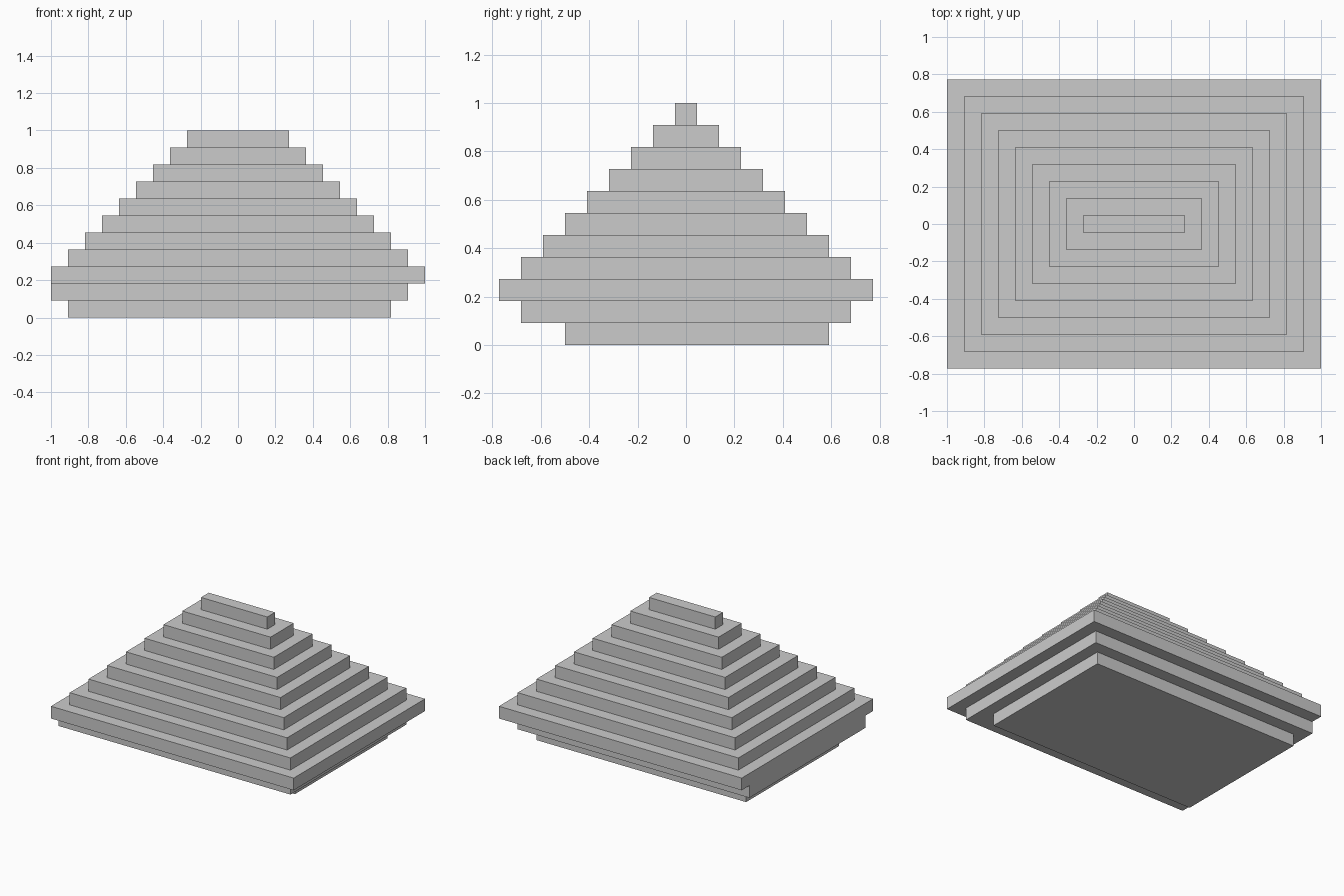
import bpy

if "Cube" in bpy.data.objects:
    bpy.data.objects.remove(bpy.data.objects["Cube"])

U = 1 / 11  # height of one tier, and the grid step of the whole model


def slab(name, level, x0, x1, y0, y1):
    """One-tier-high box, extents given in grid steps."""
    bpy.ops.mesh.primitive_cube_add(
        size=1, location=((x0 + x1) / 2 * U, (y0 + y1) / 2 * U, (level + 0.5) * U))
    ob = bpy.context.object
    ob.name = name
    ob.dimensions = ((x1 - x0) * U, (y1 - y0) * U, U)
    bpy.ops.object.transform_apply(location=False, rotation=False, scale=True)


# Off-centre undercut footing
slab("footing_lower", 0, -10, 9, -5.5, 6.5)
slab("footing_upper", 1, -11, 10, -7.5, 7.5)

# Stepped roof: each tier one step smaller on every side
for i in range(9):
    hx, hy = 11 - i, 8.5 - i
    slab("ridge_cap" if i == 8 else f"roof_tier_{i + 1}", 2 + i, -hx, hx, -hy, hy)
